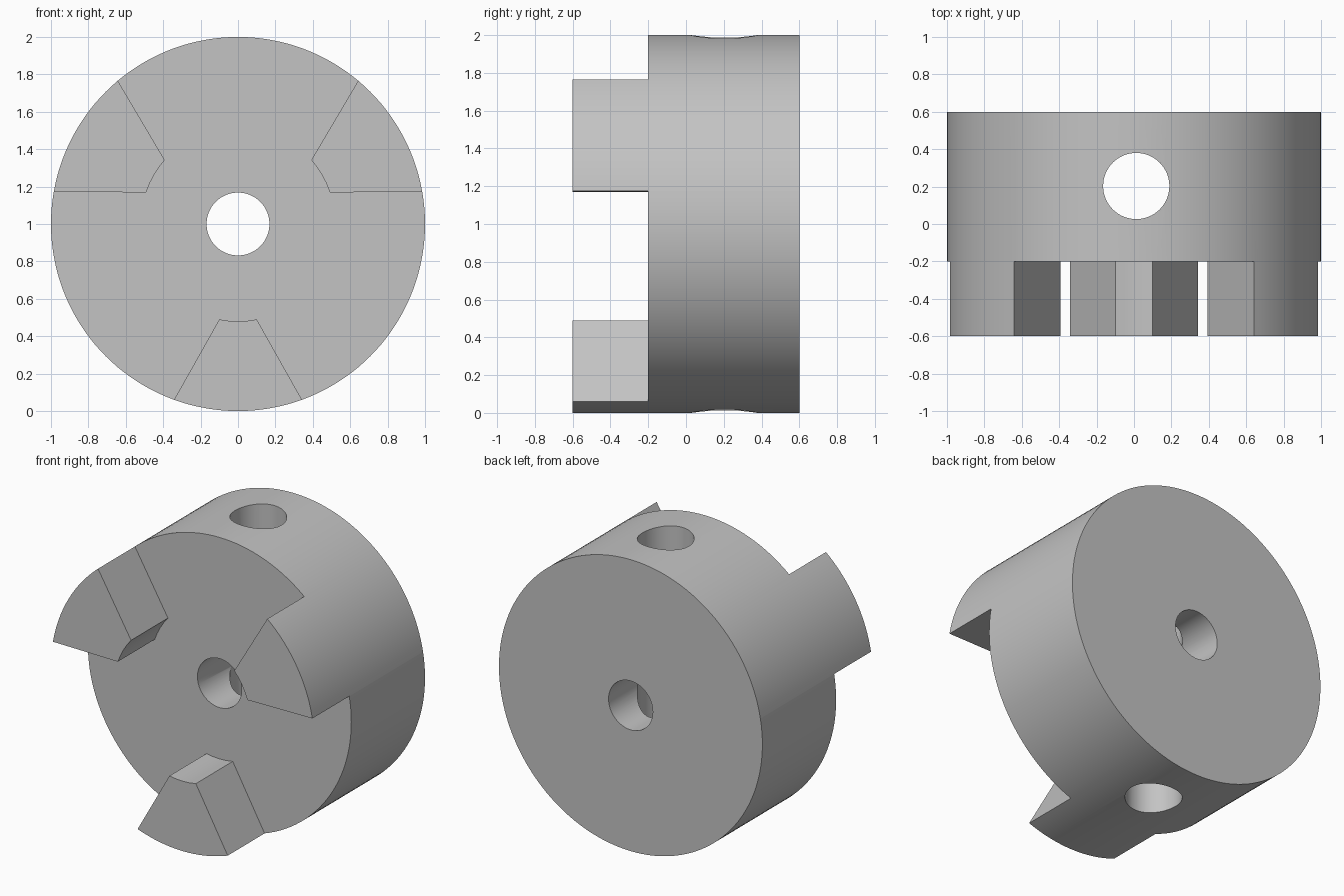
import bpy
import bmesh
from math import radians, sin, cos, pi
from mathutils import Vector

if "Cube" in bpy.data.objects:
    bpy.data.objects.remove(bpy.data.objects["Cube"], do_unlink=True)

AXIS_Z = 1.0       # height of the hub axis
BACK, FACE, TIP = 0.6, -0.2, -0.6
INNER_R = 0.52

metal = bpy.data.materials.new("plain grey")
metal.use_nodes = True
GREY = (0.55, 0.55, 0.55, 1)
metal.diffuse_color = GREY
metal.node_tree.nodes["Principled BSDF"].inputs["Base Color"].default_value = GREY


def cylinder(name, radius, length, location, rotation, sides):
    bpy.ops.mesh.primitive_cylinder_add(vertices=sides, radius=radius, depth=length,
                                        location=location, rotation=rotation)
    obj = bpy.context.object
    obj.name = name
    return obj


def prism(name, profile, y0, y1):
    """Extrude a profile in the x-z plane along y."""
    bm = bmesh.new()
    face = bm.faces.new([bm.verts.new((p.x, y0, p.y + AXIS_Z)) for p in profile])
    new = bmesh.ops.extrude_face_region(bm, geom=[face])["geom"]
    bmesh.ops.translate(bm, vec=(0, y1 - y0, 0),
                        verts=[v for v in new if isinstance(v, bmesh.types.BMVert)])
    bmesh.ops.recalc_face_normals(bm, faces=bm.faces)
    mesh = bpy.data.meshes.new(name)
    bm.to_mesh(mesh)
    bm.free()
    obj = bpy.data.objects.new(name, mesh)
    bpy.context.collection.objects.link(obj)
    return obj


def cut(target, cutter):
    cutter.hide_render = True
    mod = target.modifiers.new(cutter.name, 'BOOLEAN')
    mod.operation, mod.solver, mod.object = 'DIFFERENCE', 'EXACT', cutter
    bpy.ops.object.select_all(action='DESELECT')
    bpy.context.view_layer.objects.active = target
    target.select_set(True)
    bpy.ops.object.modifier_apply(modifier=mod.name)
    bpy.data.objects.remove(cutter, do_unlink=True)


def polar(radius, degrees):
    a = radians(degrees)
    return Vector((radius * cos(a), radius * sin(a)))


# Full-length cylinder for the hub and its jaws
hub = cylinder("coupling_hub", 1, BACK - TIP, (0, 0, AXIS_Z), (pi / 2, 0, 0), 144)

# Everything between the three jaws, as one profile
profile = []
for middle in (-90, 30, 150):
    profile += [polar(INNER_R, middle + 11.1 * k / 2) for k in range(-2, 3)]
    for inner, outer in ((11.1, 20), (108.9, 100)):
        start, rim = polar(INNER_R, middle + inner), polar(1, middle + outer)
        profile.append(start.lerp(rim, 1.3))
        if inner < 60:
            profile += [polar(1.15, middle + d) for d in range(25, 100, 10)]
# The middle of the face is removed, and the jaws stay outside the inner radius
cut(hub, prism("jaw_gaps", profile, TIP - 0.1, FACE))

# Axial bore and cross hole
cut(hub, cylinder("bore", 0.168, 3, (0, 0, AXIS_Z), (pi / 2, 0, 0), 64))
cut(hub, cylinder("cross_hole", 0.177, 3, (0.012, 0.203, AXIS_Z), (0, 0, 0), 64))

hub.data.materials.clear()
hub.data.materials.append(metal)
for poly in hub.data.polygons:
    poly.material_index = 0
bpy.ops.object.shade_smooth_by_angle(angle=radians(25))
